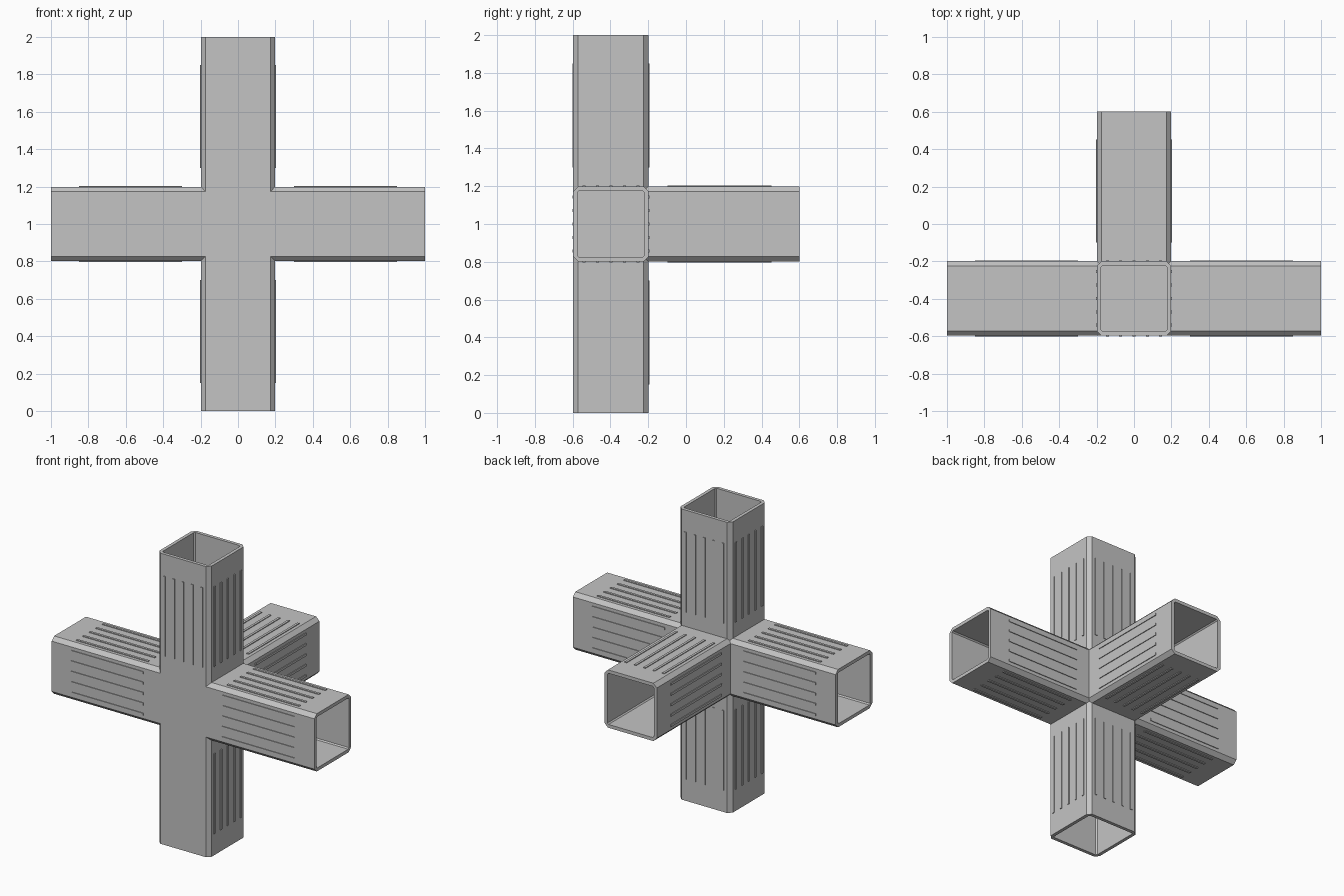
import bpy, bmesh
from mathutils import Matrix, Vector

cube = bpy.data.objects.get("Cube")
if cube:
    bpy.data.objects.remove(cube, do_unlink=True)

CENTRE = Vector((0, -0.398, 1))
HALF = 0.199       # outer half width
INNER = 0.176      # bore half width
CHAMFER = 0.026
REACH = 1.0        # centre to arm end
RIB_START, RIB_END, RIB_WIDTH, RIB_PROUD = 0.3, 0.85, 0.016, 0.005

grey = bpy.data.materials.new("plain grey")
grey.use_nodes = True
colour = (0.55, 0.55, 0.55, 1)
grey.diffuse_color = colour
grey.node_tree.nodes["Principled BSDF"].inputs["Base Color"].default_value = colour


def finish(bm, name):
    bmesh.ops.recalc_face_normals(bm, faces=bm.faces)
    mesh = bpy.data.meshes.new(name)
    bm.to_mesh(mesh)
    bm.free()
    mesh.materials.append(grey)
    ob = bpy.data.objects.new(name, mesh)
    bpy.context.collection.objects.link(ob)
    return ob


def ring(bm, half, cut, z):
    """Square outline with cut corners at height z."""
    k = half - cut
    outline = [(half, -k), (half, k), (k, half), (-k, half),
               (-half, k), (-half, -k), (-k, -half), (k, -half)]
    return [bm.verts.new((x, y, z)) for x, y in outline]


def tube(bm):
    """Hollow arm along +z, closed at the hub end."""
    rings = [ring(bm, HALF, CHAMFER, HALF - CHAMFER),
             ring(bm, HALF, CHAMFER, REACH),
             ring(bm, INNER, 0.008, REACH),
             ring(bm, INNER, 0.008, HALF + 0.002)]
    for a, b in zip(rings, rings[1:]):
        for i in range(8):
            j = (i + 1) % 8
            bm.faces.new((a[i], a[j], b[j], b[i]))
    bm.faces.new(rings[0])
    bm.faces.new(rings[-1])


def ribs(bm, turn):
    """Five raised grip ribs on one side, a quarter turn apart."""
    spin = Matrix.Rotation(turn, 4, 'Z')
    size = Matrix.Diagonal((RIB_PROUD * 2, RIB_WIDTH, RIB_END - RIB_START, 1))
    for i in range(-2, 3):
        place = Matrix.Translation((HALF, i * 0.0715, (RIB_START + RIB_END) / 2))
        bmesh.ops.create_cube(bm, size=1, matrix=spin @ place @ size)


# Solid hub with cut edges
bm = bmesh.new()
bmesh.ops.create_cube(bm, size=HALF * 2)
bmesh.ops.bevel(bm, geom=bm.edges[:], offset=CHAMFER, segments=1, affect='EDGES')
finish(bm, "hub").location = CENTRE

# Five arms, each with ribs on its sides
arms = {"left_arm": (1, 0, 0), "right_arm": (-1, 0, 0), "back_arm": (0, 1, 0),
        "top_arm": (0, 0, 1), "bottom_arm": (0, 0, -1)}
for name, direction in arms.items():
    axis = Vector(direction)
    aim = axis.to_track_quat('Z', 'Y').to_matrix().to_4x4()
    bm = bmesh.new()
    tube(bm)
    for quarter in range(4):
        turn = quarter * 1.5707963
        side = aim @ (Matrix.Rotation(turn, 4, 'Z') @ Vector((1, 0, 0)))
        # The front of the lower post is plain
        if name == "bottom_arm" and side.y < -0.5:
            continue
        ribs(bm, turn)
    bmesh.ops.transform(bm, matrix=aim, verts=bm.verts)
    finish(bm, name).location = CENTRE
